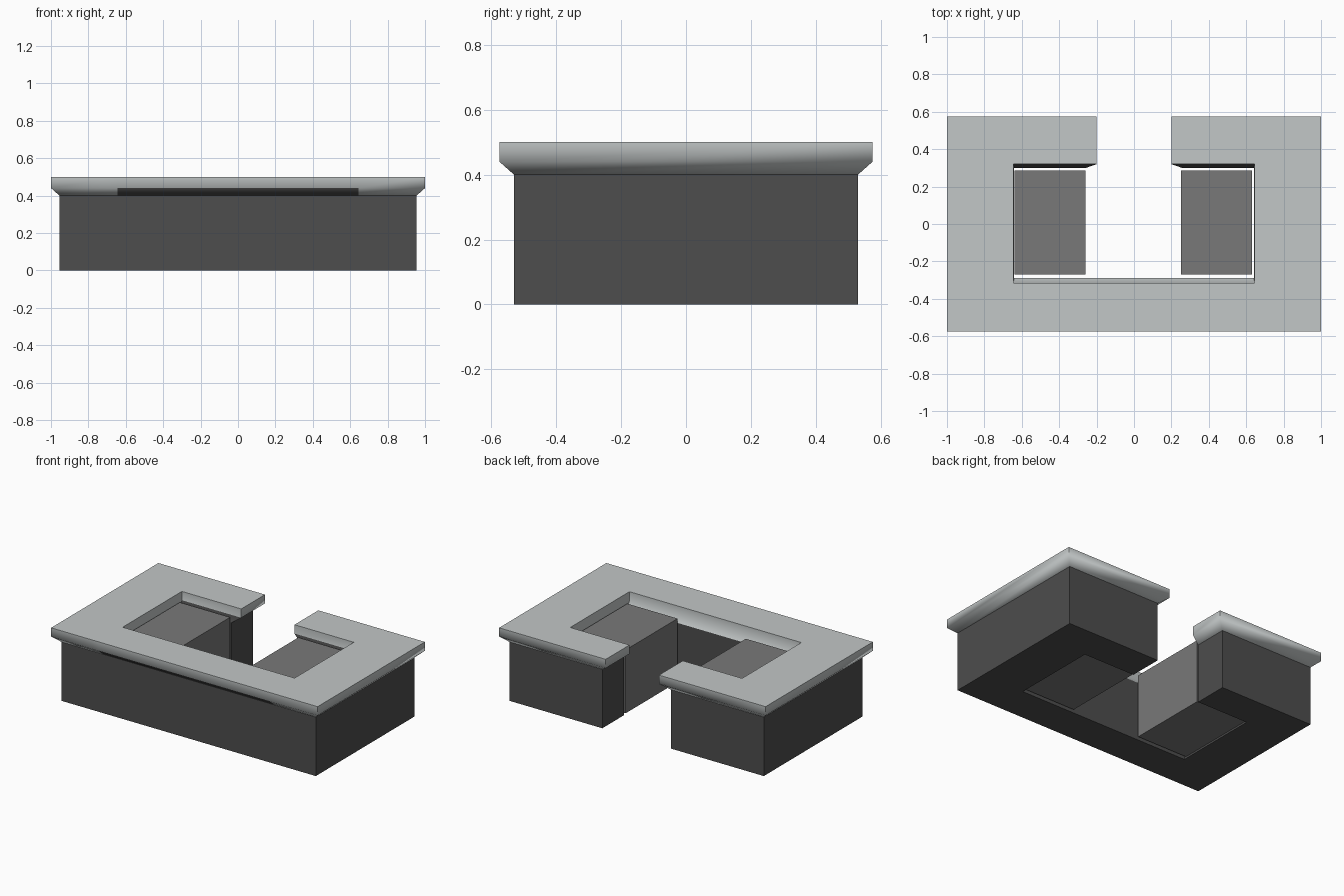
import bpy, bmesh, math

if "Cube" in bpy.data.objects:
    bpy.data.objects.remove(bpy.data.objects["Cube"])


def material(name, rgb):
    m = bpy.data.materials.new(name)
    m.diffuse_color = (*rgb, 1)
    m.use_nodes = True
    m.node_tree.nodes["Principled BSDF"].inputs["Base Color"].default_value = m.diffuse_color
    return m


LIGHT = material("light grey top", (0.54, 0.57, 0.57))
DARK = material("charcoal body", (0.075, 0.075, 0.075))
MID = material("grey pedestal", (0.19, 0.19, 0.19))


def outline(x, y, gap, ix, iy0, iy1):
    # C-shaped footprint with the gap at the back, counter-clockwise
    right = [(0.645, -y), (x, -y), (x, y), (gap, y), (gap, iy1), (ix, iy1), (ix, iy0)]
    return right + [(-a, b) for a, b in reversed(right)]


def loft(name, rings, mats):
    # stack of matching outlines joined into a closed solid
    bm = bmesh.new()
    loops = [[bm.verts.new((a, b, z)) for a, b in pts] for pts, z in rings]
    n = len(loops[0])
    for lo, hi in zip(loops, loops[1:]):
        for i in range(n):
            j = (i + 1) % n
            bm.faces.new((lo[i], lo[j], hi[j], hi[i]))
    bm.faces.new(loops[-1])
    bm.faces.new(loops[0][::-1])
    bm.normal_update()
    me = bpy.data.meshes.new(name)
    bm.to_mesh(me)
    bm.free()
    for m in mats:
        me.materials.append(m)
    ob = bpy.data.objects.new(name, me)
    bpy.context.collection.objects.link(ob)
    return ob


base = outline(0.955, 0.53, 0.257, 0.641, -0.288, 0.30)
slab = outline(1.0, 0.575, 0.20, 0.645, -0.315, 0.32)

# counter body
loft("counter_body", [(base, 0), (base, 0.40)], [DARK])

# counter top with sloped lower edge
top = loft("counter_top", [(base, 0.40), (slab, 0.44), (slab, 0.50)], [LIGHT, DARK])

# dark sloped strips: middle of the front, and inner side of the back wings
for p in top.data.polygons:
    c = p.center
    if 0.405 < c.z < 0.435 and p.normal.y < -0.2 and (abs(c.x) < 0.1 or c.y > 0):
        p.material_index = 1

bpy.context.view_layer.objects.active = top
top.select_set(True)
bpy.ops.object.shade_smooth_by_angle(angle=math.radians(60))
top.select_set(False)


# pedestals inside the counter
def box(name, x0, x1, y0, y1, z0, z1, mat):
    pts = [(x0, y0), (x1, y0), (x1, y1), (x0, y1)]
    return loft(name, [(pts, z0), (pts, z1)], [mat])


box("left_pedestal", -0.638, -0.26, -0.27, 0.287, 0.01, 0.44, MID)
box("right_pedestal", 0.252, 0.63, -0.27, 0.287, 0.01, 0.44, MID)
